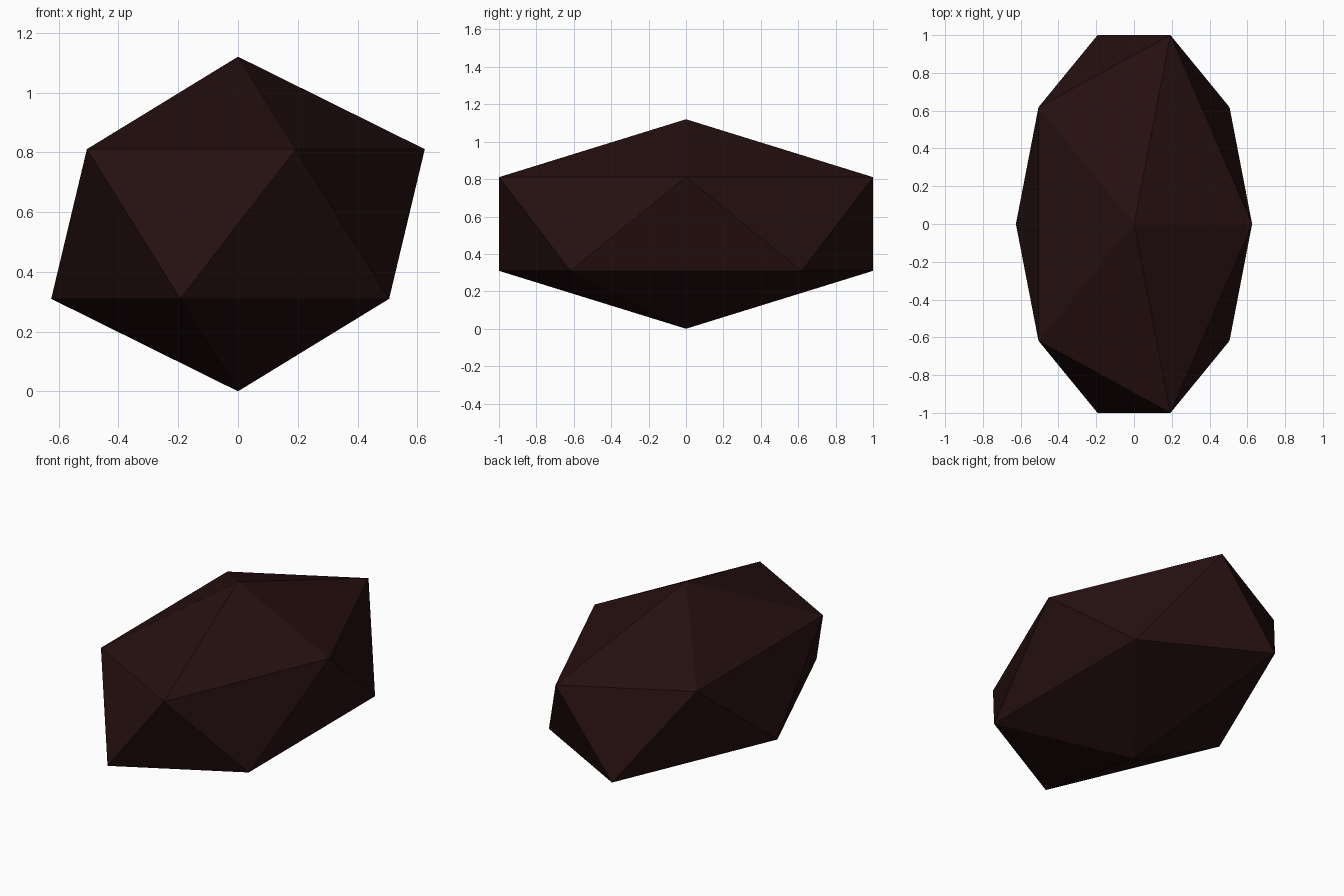
import bpy

if "Cube" in bpy.data.objects:
    bpy.data.objects.remove(bpy.data.objects["Cube"])

# Dark stone material
mat = bpy.data.materials.new("dark maroon stone")
mat.diffuse_color = (0.019, 0.005, 0.005, 1.0)
mat.use_nodes = True
mat.node_tree.nodes["Principled BSDF"].inputs["Base Color"].default_value = mat.diffuse_color

# Rock: a flat-shaded icosahedron stretched front to back
bpy.ops.mesh.primitive_ico_sphere_add(subdivisions=1, radius=1.0, location=(0, 0, 0.56))
rock = bpy.context.object
rock.name = "rock"
rock.scale = (0.699, 1.1756, 0.56)
bpy.ops.object.transform_apply(location=True, rotation=False, scale=True)
bpy.ops.object.shade_flat()
rock.data.materials.append(mat)
